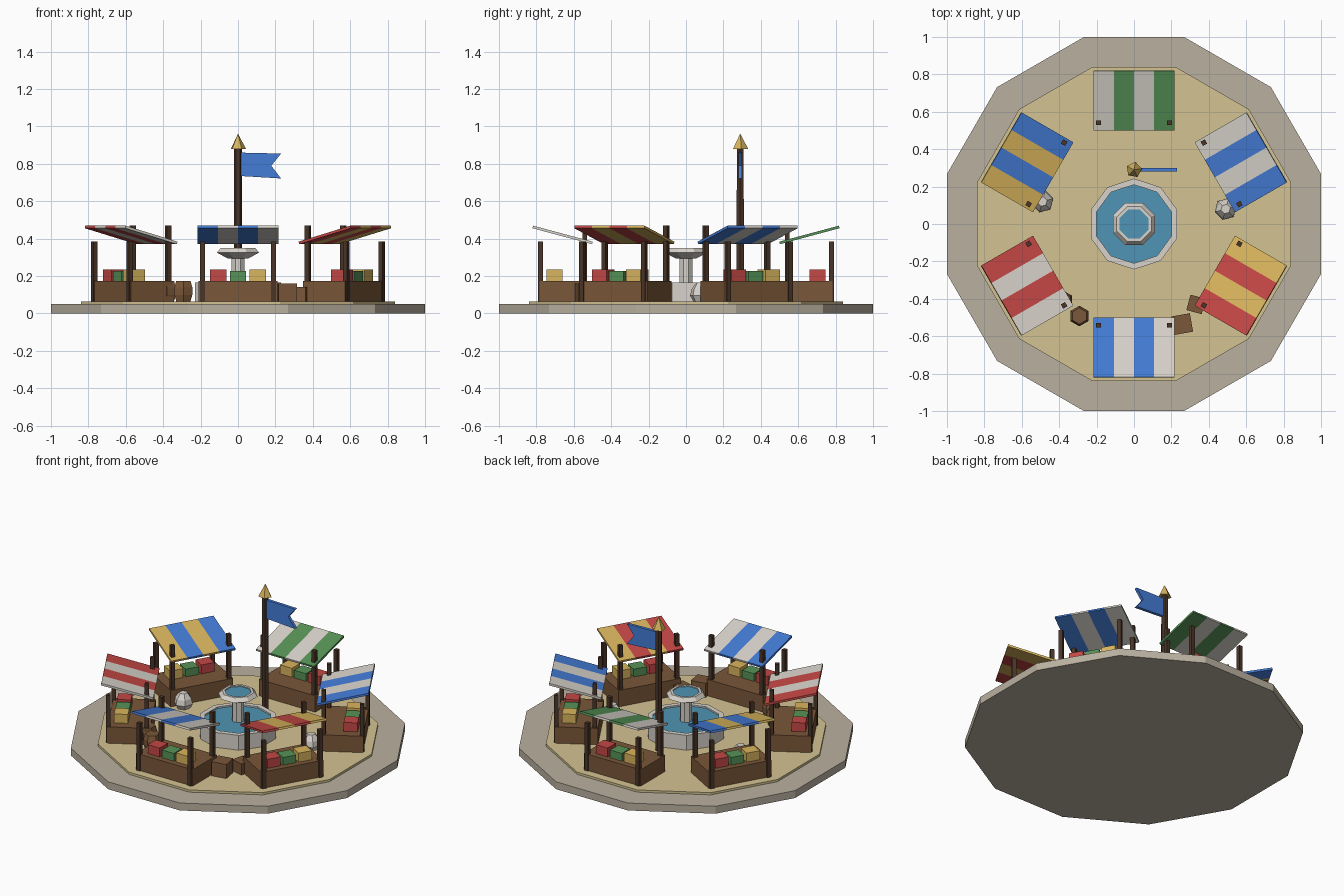
import bpy, bmesh
from math import radians, cos, sin, pi
from mathutils import Matrix, Vector

if "Cube" in bpy.data.objects:
    bpy.data.objects.remove(bpy.data.objects["Cube"])


def material(name, r, g, b):
    """Flat colour from 0-255 display values, stored as linear."""
    lin = [((c / 255 + 0.055) / 1.055) ** 2.4 for c in (r, g, b)] + [1]
    m = bpy.data.materials.new(name)
    m.use_nodes = True
    m.diffuse_color = lin
    m.node_tree.nodes["Principled BSDF"].inputs["Base Color"].default_value = lin
    return m


PAVING = material("paving_stone", 186, 177, 160)
SAND = material("sand", 211, 194, 146)
WHITE = material("pale_white", 216, 211, 203)
WATER = material("water", 80, 148, 181)
WOOD = material("brown_wood", 122, 87, 57)
DARK = material("dark_wood", 74, 53, 40)
RED = material("red", 196, 72, 69)
GREEN = material("green", 87, 147, 87)
BLUE = material("blue", 68, 124, 214)
YELLOW = material("yellow", 217, 181, 93)


def finish(name, bm, mats, turn=0):
    bmesh.ops.recalc_face_normals(bm, faces=bm.faces)
    mesh = bpy.data.meshes.new(name)
    bm.to_mesh(mesh)
    bm.free()
    for m in mats:
        mesh.materials.append(m)
    obj = bpy.data.objects.new(name, mesh)
    obj.rotation_euler.z = turn
    bpy.context.collection.objects.link(obj)
    return obj


def add_box(bm, centre, size, rot=Matrix()):
    mat = Matrix.Translation(centre) @ rot @ Matrix.Diagonal((*size, 1))
    return bmesh.ops.create_cube(bm, size=1, matrix=mat)


def box(name, centre, size, mat, turn=0, spin=0):
    bm = bmesh.new()
    add_box(bm, centre, size, Matrix.Rotation(radians(spin), 4, "Z"))
    return finish(name, bm, [mat], turn)


def lathe(name, profile, sides, phase, mat, x=0, y=0):
    """Turn (radius, z) points round a vertical axis and close both ends."""
    bm = bmesh.new()
    rings = []
    for r, z in profile:
        angles = [radians(phase) + 2 * pi * i / sides for i in range(sides)]
        rings.append([bm.verts.new((x + r * cos(a), y + r * sin(a), z)) for a in angles])
    for low, high in zip(rings, rings[1:]):
        for i in range(sides):
            j = (i + 1) % sides
            bm.faces.new((low[i], low[j], high[j], high[i]))
    bm.faces.new(rings[0])
    bm.faces.new(rings[-1])
    return finish(name, bm, [mat])


GROUND = 0.065

# Plaza
lathe("paving_slab", [(1.035, 0), (1.035, 0.05)], 12, 15, PAVING)
lathe("sand_floor", [(0.868, 0.045), (0.868, GROUND)], 12, 15, SAND)

# Fountain
lathe("fountain_basin", [(0.243, 0.06), (0.243, 0.165), (0.21, 0.165), (0.21, 0.14)], 10, 90, WHITE)
lathe("basin_water", [(0.211, 0.141), (0.211, 0.155)], 10, 90, WATER)
lathe("fountain_column", [(0.038, 0.14), (0.038, 0.31)], 8, 22.5, WHITE)
lathe("fountain_bowl", [(0.06, 0.295), (0.122, 0.325), (0.1, 0.35), (0.083, 0.35), (0.083, 0.33)],
      8, 22.5, WHITE)
lathe("bowl_water", [(0.084, 0.331), (0.084, 0.343)], 8, 22.5, WATER)

# Flagpole
POLE_Y = 0.29
lathe("flagpole", [(0.023, GROUND), (0.021, 0.885)], 6, 0, DARK, 0, POLE_Y)
lathe("flagpole_finial", [(0.043, 0.88), (0.001, 0.96)], 5, 8, YELLOW, 0, POLE_Y)
bm = bmesh.new()
outline = [(0.015, 0.86), (0.23, 0.855), (0.178, 0.79), (0.23, 0.722), (0.015, 0.735)]
face = bm.faces.new([bm.verts.new((x, POLE_Y + 0.01, z)) for x, z in outline])
back = bmesh.ops.extrude_face_region(bm, geom=[face])["geom"]
bmesh.ops.translate(bm, vec=(0, -0.02, 0), verts=[v for v in back if isinstance(v, bmesh.types.BMVert)])
finish("flag", bm, [BLUE])


def stall(number, first, second):
    """Market stall made at the front and turned about the plaza centre."""
    turn = radians(60 * number)
    tag = f"_{number + 1}"
    box("stall_counter" + tag, (0, -0.652, 0.12), (0.42, 0.262, 0.11), WOOD, turn)

    # Posts: the inner pair is taller and pierces the awning
    bm = bmesh.new()
    for x in (-0.19, 0.19):
        for y, top in ((-0.777, 0.385), (-0.541, 0.47)):
            add_box(bm, (x, y, (GROUND + top) / 2), (0.026, 0.026, top - GROUND))
    finish("stall_posts" + tag, bm, [DARK], turn)

    # Awning cut into four stripes
    bm = bmesh.new()
    add_box(bm, (0, -0.66, 0.42), (0.432, 0.33, 0.014), Matrix.Rotation(radians(-15), 4, "X"))
    for x in (-0.108, 0, 0.108):
        bmesh.ops.bisect_plane(bm, geom=bm.verts[:] + bm.edges[:] + bm.faces[:],
                               plane_co=(x, 0, 0), plane_no=(1, 0, 0))
    for f in bm.faces:
        stripe = int((f.calc_center_median().x + 0.216) / 0.108)
        f.material_index = min(max(stripe, 0), 3) % 2
    finish("stall_awning" + tag, bm, [first, second], turn)

    # Goods on the counter
    for name, x, height, mat in (("red", -0.105, 0.06, RED), ("green", 0, 0.052, GREEN),
                                 ("yellow", 0.105, 0.06, YELLOW)):
        box(name + "_goods" + tag, (x, -0.703, 0.175 + height / 2), (0.088, 0.086, height), mat, turn)


schemes = [(BLUE, WHITE), (RED, YELLOW), (BLUE, WHITE), (GREEN, WHITE), (BLUE, YELLOW), (RED, WHITE)]
for i, (a, b) in enumerate(schemes):
    stall(i, a, b)

# Loose crates, barrels and sacks
box("crate_large", (0.258, -0.535, 0.112), (0.1, 0.1, 0.095), WOOD, 0, 10)
box("crate_small", (0.332, -0.43, 0.103), (0.085, 0.085, 0.077), WOOD, 0, -15)
for i, (x, y) in enumerate([(-0.292, -0.492), (-0.38, -0.41)]):
    lathe(f"barrel_{i + 1}", [(0.044, GROUND), (0.055, 0.1), (0.055, 0.14), (0.044, 0.175)],
          6, 30, WOOD, x, y)
for i, (x, y) in enumerate([(-0.49, 0.12), (0.49, 0.08)]):
    lathe(f"sack_{i + 1}", [(0.042, GROUND), (0.06, 0.095), (0.052, 0.13), (0.026, 0.165)],
          6, 15, WHITE, x, y)
